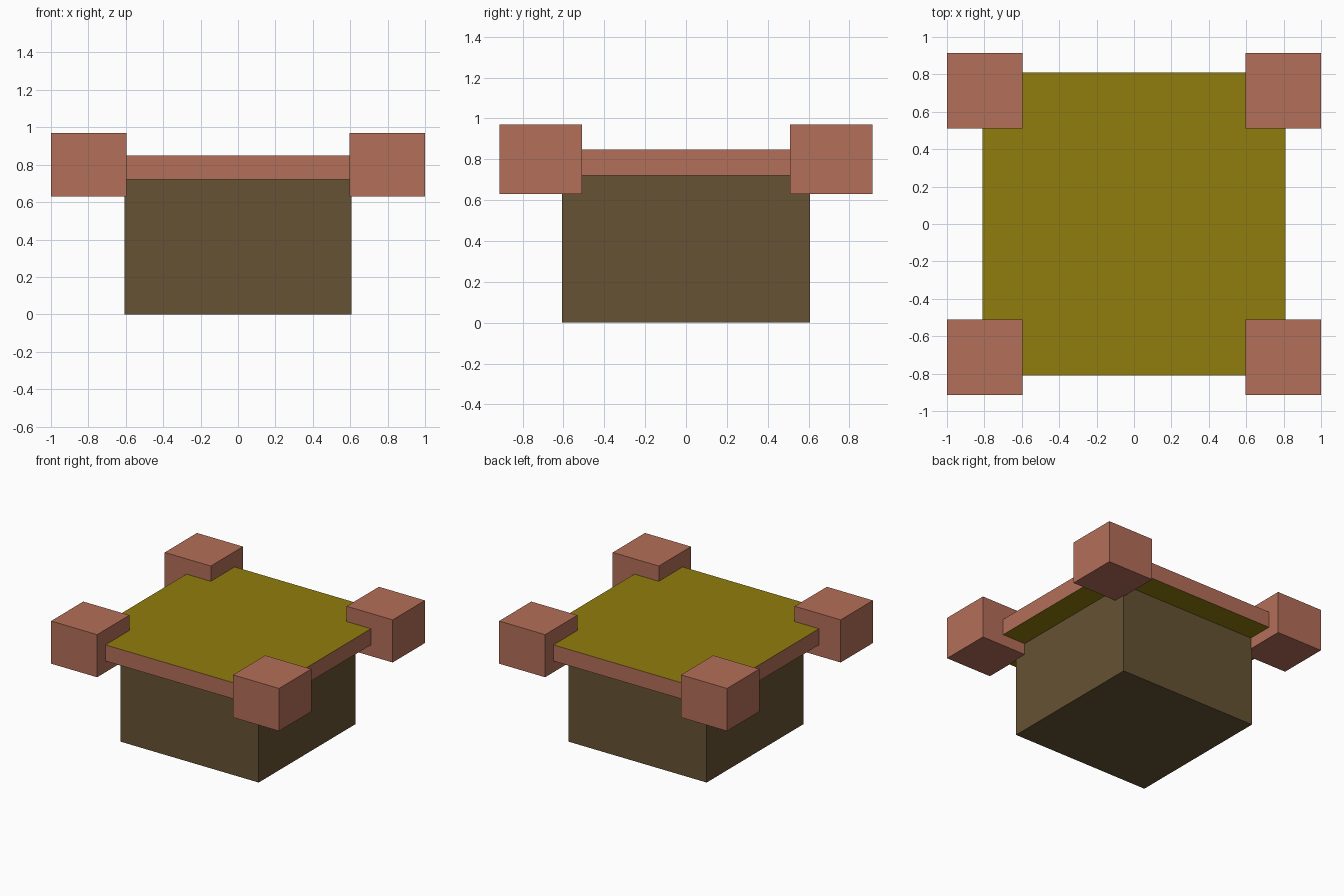
import bpy

cube = bpy.data.objects.get("Cube")
if cube:
    bpy.data.objects.remove(cube, do_unlink=True)


def material(name, rgb):
    mat = bpy.data.materials.new(name)
    mat.use_nodes = True
    color = (*rgb, 1)
    mat.diffuse_color = color
    mat.node_tree.nodes["Principled BSDF"].inputs["Base Color"].default_value = color
    return mat


def box(name, center, size, *mats):
    bpy.ops.mesh.primitive_cube_add(size=1, location=center)
    obj = bpy.context.object
    obj.name = name
    obj.scale = size
    bpy.ops.object.transform_apply(location=False, rotation=False, scale=True)
    for mat in mats:
        obj.data.materials.append(mat)
    return obj


clay = material("clay red", (0.456, 0.156, 0.098))
olive = material("olive", (0.283, 0.205, 0.004))
brown = material("dark brown", (0.133, 0.084, 0.034))

# Solid base block
box("base", (0, 0, 0.36), (1.212, 1.212, 0.72), brown)

# Overhanging slab: clay rim, olive top and underside
slab = box("slab", (0, 0, 0.784), (1.62, 1.62, 0.128), clay, olive)
for face in slab.data.polygons:
    face.material_index = int(abs(face.normal.z) > 0.5)

# Corner blocks
for side, x in (("left", 1), ("right", -1)):
    for end, y in (("front", -1), ("back", 1)):
        box(f"{end}_{side}_corner", (x * 0.798, y * 0.712, 0.8),
            (0.404, 0.404, 0.338), clay)
